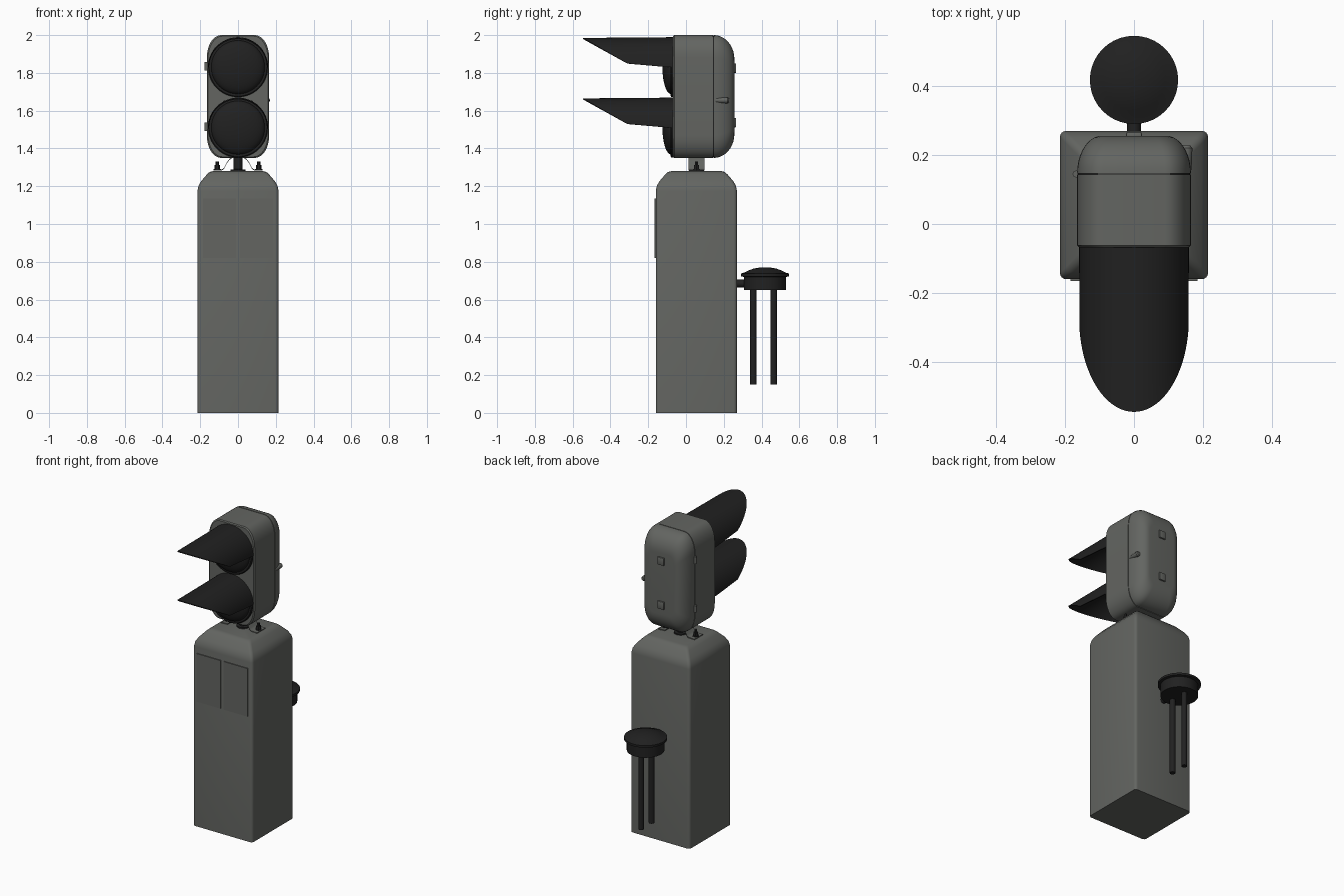
import bpy, bmesh, math
from mathutils import Vector

if "Cube" in bpy.data.objects:
    bpy.data.objects.remove(bpy.data.objects["Cube"])


def material(name, rgb):
    m = bpy.data.materials.new(name)
    m.diffuse_color = (*rgb, 1)
    m.use_nodes = True
    m.node_tree.nodes["Principled BSDF"].inputs["Base Color"].default_value = m.diffuse_color
    return m


GREY = material("grey_paint", (0.125, 0.13, 0.12))
BLACK = material("matt_black", (0.015, 0.015, 0.015))


def finish(name, bm, mat, angle=35):
    """Weld, smooth with sharp creases, and link the part."""
    bmesh.ops.remove_doubles(bm, verts=bm.verts, dist=1e-5)
    bmesh.ops.recalc_face_normals(bm, faces=bm.faces)
    for f in bm.faces:
        f.smooth = True
    for e in bm.edges:
        e.smooth = len(e.link_faces) == 2 and e.calc_face_angle(0) < math.radians(angle)
    me = bpy.data.meshes.new(name)
    bm.to_mesh(me)
    bm.free()
    me.materials.append(mat)
    ob = bpy.data.objects.new(name, me)
    bpy.context.collection.objects.link(ob)
    return ob


def loft(name, rings, mat):
    """Skin closed rings of equal length and cap both ends."""
    bm = bmesh.new()
    vs = [[bm.verts.new(p) for p in r] for r in rings]
    n = len(vs[0])
    for a, b in zip(vs, vs[1:]):
        for i in range(n):
            bm.faces.new((a[i], a[(i + 1) % n], b[(i + 1) % n], b[i]))
    bm.faces.new(vs[0])
    bm.faces.new(vs[-1])
    return finish(name, bm, mat)


def rounded(hu, hv, ru, rv, seg=8):
    """Rounded rectangle outline with elliptical corners."""
    pts = []
    for q, (su, sv) in enumerate(((1, 1), (-1, 1), (-1, -1), (1, -1))):
        for i in range(seg + 1):
            a = math.pi / 2 * (q + i / seg)
            pts.append((su * (hu - ru) + ru * math.cos(a), sv * (hv - rv) + rv * math.sin(a)))
    return pts


def lathe(name, profile, origin, axis, mat, seg=32):
    """Revolve (radius, height) points about an axis through origin."""
    rot = Vector((0, 0, 1)).rotation_difference(Vector(axis))
    o = Vector(origin)
    rings = []
    for r, h in profile:
        r = max(r, 0.0005)
        rings.append([o + rot @ Vector((r * math.cos(2 * math.pi * i / seg),
                                        r * math.sin(2 * math.pi * i / seg), h)) for i in range(seg)])
    return loft(name, rings, mat)


def box(name, lo, hi, mat, bevel=0.0):
    bm = bmesh.new()
    bmesh.ops.create_cube(bm, size=1)
    for v in bm.verts:
        v.co = [(a + b) / 2 + c * (b - a) for a, b, c in zip(lo, hi, v.co)]
    if bevel:
        bmesh.ops.bevel(bm, geom=bm.edges[:], offset=bevel, segments=2, profile=0.5, affect='EDGES')
    return finish(name, bm, mat)


CY = 0.055  # centre line of cabinet and neck

# Cabinet with rounded shoulders
shoulder = [(0, 0), (0, 1.175), (0.006, 1.203), (0.02, 1.227), (0.05, 1.262), (0.064, 1.275), (0.082, 1.28)]
loft("cabinet", [[(u, v + CY, z) for u, v in rounded(0.215 - d, 0.215 - d, 0.018, 0.018, 4)]
                 for d, z in shoulder], GREY)

# Two thin plates on the cabinet front
for side, x in (("left", -0.0975), ("right", 0.0975)):
    box(f"front_plate_{side}", (x - 0.087, -0.166, 0.82), (x + 0.087, -0.158, 1.135), GREY)

# Neck: arched sheet bracket, post and bolts
arch = [(0.13, 1.282), (0.085, 1.284), (0.074, 1.292), (0.06, 1.32), (0.045, 1.34), (0.025, 1.352)]
arch = arch + [(-x, z) for x, z in reversed(arch)]
outline = arch + [(x, z + 0.005) for x, z in reversed(arch)]
loft("neck_bracket", [[(x, y, z) for x, z in outline] for y in (0.012, 0.098)], GREY)
lathe("neck_post", [(0.04, 1.275), (0.04, 1.288), (0.023, 1.29), (0.023, 1.37)], (0, CY, 0), (0, 0, 1), BLACK)
for side, s in (("left", -1), ("right", 1)):
    lathe(f"neck_bolt_{side}", [(0.021, 1.282), (0.021, 1.29), (0.015, 1.29), (0.015, 1.312),
                               (0.009, 1.312), (0.009, 1.33)], (s * 0.11, CY, 0), (0, 0, 1), BLACK, 6)


# Signal head housing: straight front shell, domed back door
def head_ring(y, du, dv, k):
    return [(u, y, 1.675 + v) for u, v in rounded(0.165 - du, 0.325 - dv, 0.075 * k, 0.12 * k)]


loft("head_shell", [head_ring(-0.068, 0.006, 0.006, 1), head_ring(-0.062, 0, 0, 1),
                    head_ring(0.143, 0, 0, 1)], GREY)
door = []
for i in range(11):
    t = math.pi / 2 * i / 10
    c = 1 - math.cos(t)
    door.append(head_ring(0.147 + 0.109 * math.sin(t), 0.072 * c, 0.125 * c, 1 - 0.5 * c))
loft("head_door", door, GREY)
loft("door_gasket", [head_ring(0.142, 0.003, 0.003, 1), head_ring(0.148, 0.003, 0.003, 1)], BLACK)


# Visors: upper half tubes cut back along a slope
def visor(name, zc):
    r, y0 = 0.156, -0.066
    low = math.asin(0.02 / r)
    angles = [0, low / 2] + [low + (math.pi - 2 * low) * i / 40 for i in range(41)] + [math.pi - low / 2, math.pi]
    bm = bmesh.new()
    cols = []
    for a in angles:
        h = max(0, r * math.sin(a))
        end = -0.09 - 0.22 * h / 0.02 if h < 0.02 else -0.31 - 0.235 * (h - 0.02) / (r - 0.02)
        cols.append([bm.verts.new((r * math.cos(a), y0 + (end - y0) * j / 6,
                                   zc + h - 0.004 * j / 6 * math.sin(a))) for j in range(7)])
    for a, b in zip(cols, cols[1:]):
        for j in range(6):
            bm.faces.new((a[j], a[j + 1], b[j + 1], b[j]))
    ob = finish(name, bm, BLACK)
    mod = ob.modifiers.new("thickness", 'SOLIDIFY')
    mod.thickness = 0.006
    mod.offset = 0


for which, z in (("upper", 1.83), ("lower", 1.51)):
    # Lens ring, domed lens and visor
    lathe(f"lens_ring_{which}", [(0.158, 0), (0.158, 0.012), (0.153, 0.016), (0.138, 0.016), (0.136, 0.004)],
          (0, -0.065, z), (0, -1, 0), BLACK, 48)
    dome = [(0.142, 0)] + [(0.142 * math.cos(math.pi / 2 * i / 10), 0.012 + 0.046 * math.sin(math.pi / 2 * i / 10))
                          for i in range(11)]
    lathe(f"lens_{which}", dome, (0, -0.067, z), (0, -1, 0), BLACK, 48)
    visor(f"visor_{which}", z)
    # Side hinge
    lathe(f"door_hinge_{which}", [(0.01, -0.022), (0.01, 0.022)], (-0.168, 0.145, z + 0.005), (0, 0, 1), GREY, 12)

# Rear latches and side pin on the door
for which, z in (("upper", 1.825), ("lower", 1.537)):
    box(f"rear_latch_{which}", (-0.023, 0.245, z - 0.025), (0.023, 0.266, z + 0.025), GREY, 0.004)
lathe("door_pin", [(0.008, 0), (0.014, 0.008), (0.016, 0.06), (0.016, 0.07), (0.010, 0.078)],
      (0.153, 0.15, 1.655), (0, 1, 0), GREY, 16)

# Rear round junction cap with arm and two hanging pipes
cap = [(0.112, 0.65), (0.112, 0.72), (0.128, 0.723), (0.128, 0.737), (0.112, 0.742),
       (0.09, 0.753), (0.06, 0.764), (0.03, 0.769), (0, 0.771)]
lathe("junction_cap", cap, (0, 0.418, 0), (0, 0, 1), BLACK, 40)
lathe("junction_arm", [(0.02, 0), (0.02, 0.06)], (0, 0.262, 0.685), (0, 1, 0), BLACK, 20)
for which, y in (("front", 0.356), ("back", 0.464)):
    lathe(f"pipe_{which}", [(0.017, 0.15), (0.017, 0.66)], (0, y, 0), (0, 0, 1), BLACK, 20)
